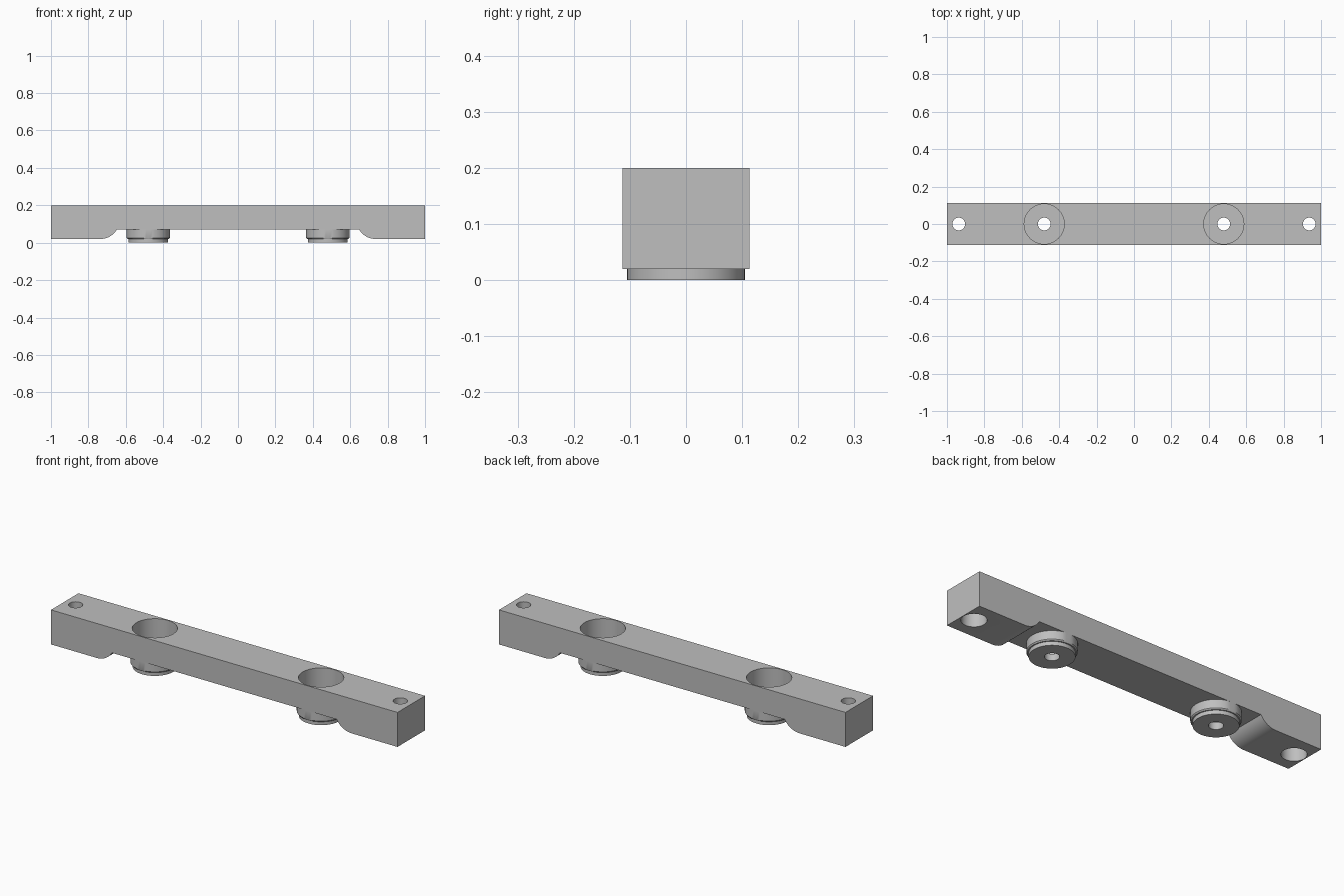
import bpy
import bmesh
from math import sin, cos, pi, radians

if "Cube" in bpy.data.objects:
    bpy.data.objects.remove(bpy.data.objects["Cube"])

HALF_Y = 0.1135      # half depth of the bar
TOP, BASE, RECESS = 0.2, 0.02, 0.07
BOSS_X, END_X = 0.48, 0.937
POCKET_R, HOLE_R = 0.107, 0.034
SEGS = 64

grey = bpy.data.materials.new("grey metal")
grey.use_nodes = True
colour = (0.52, 0.52, 0.52, 1)
grey.diffuse_color = colour
grey.node_tree.nodes["Principled BSDF"].inputs["Base Color"].default_value = colour


def make_object(name, bm):
    bmesh.ops.recalc_face_normals(bm, faces=bm.faces[:])
    mesh = bpy.data.meshes.new(name)
    bm.to_mesh(mesh)
    bm.free()
    mesh.materials.append(grey)
    obj = bpy.data.objects.new(name, mesh)
    bpy.context.collection.objects.link(obj)
    return obj


def lathe(name, profile, x):
    """Revolve a closed (radius, z) outline about a vertical axis at x."""
    bm = bmesh.new()
    rings = []
    for i in range(SEGS):
        a = 2 * pi * i / SEGS
        # the boss is trimmed flush with the sides of the bar
        rings.append([bm.verts.new((x + r * cos(a), max(-HALF_Y, min(HALF_Y, r * sin(a))), z))
                      for r, z in profile])
    n = len(profile)
    for i in range(SEGS):
        a, b = rings[i], rings[(i + 1) % SEGS]
        for j in range(n):
            k = (j + 1) % n
            bm.faces.new((a[j], b[j], b[k], a[k]))
    return make_object(name, bm)


def cut_cylinder(target, x, radius, z0, z1):
    """Bore a vertical hole and remove the cutter afterwards."""
    bm = bmesh.new()
    bmesh.ops.create_cone(bm, cap_ends=True, segments=SEGS,
                          radius1=radius, radius2=radius, depth=z1 - z0)
    bmesh.ops.translate(bm, verts=bm.verts[:], vec=(x, 0, (z0 + z1) / 2))
    cutter = make_object("hole_cutter", bm)
    cutter.hide_render = True
    mod = target.modifiers.new("hole", "BOOLEAN")
    mod.operation, mod.solver, mod.object = "DIFFERENCE", "EXACT", cutter
    bpy.context.view_layer.objects.active = target
    bpy.ops.object.modifier_apply(modifier=mod.name)
    bpy.data.objects.remove(cutter)


# Bar: side outline with rounded feet, extruded through the depth
ARC_R, ARC_X = 0.1, 0.735
arc = [(ARC_X - ARC_R * sin(radians(t)), BASE + ARC_R * (1 - cos(radians(t))))
       for t in range(0, 61, 5)]
right = [(1, TOP), (1, BASE)] + arc
outline = right + [(-x, z) for x, z in reversed(right)]
bm = bmesh.new()
face = bm.faces.new([bm.verts.new((x, -HALF_Y, z)) for x, z in outline])
ext = bmesh.ops.extrude_face_region(bm, geom=[face])
bmesh.ops.translate(bm, vec=(0, 2 * HALF_Y, 0),
                    verts=[v for v in ext["geom"] if isinstance(v, bmesh.types.BMVert)])
bar = make_object("bar", bm)

# Pockets and end holes with a counterbore underneath
for side in (-1, 1):
    cut_cylinder(bar, side * BOSS_X, POCKET_R, -0.1, 0.3)
    cut_cylinder(bar, side * END_X, HOLE_R, -0.1, 0.3)
    cut_cylinder(bar, side * END_X, 0.059, -0.1, 0.12)

# Cup-shaped bosses under the pockets
FLOOR = 0.035
cup = [(HOLE_R, 0), (0.105, 0), (0.105, BASE), (0.111, BASE), (0.1155, 0.026),
       (0.1155, RECESS), (POCKET_R, RECESS), (POCKET_R, FLOOR), (HOLE_R, FLOOR)]
parts = [bar, lathe("left_boss", cup, BOSS_X), lathe("right_boss", cup, -BOSS_X)]

# Smooth curved walls, crisp edges
bpy.ops.object.select_all(action="DESELECT")
for obj in parts:
    obj.select_set(True)
bpy.context.view_layer.objects.active = bar
bpy.ops.object.shade_smooth_by_angle(angle=radians(30))
